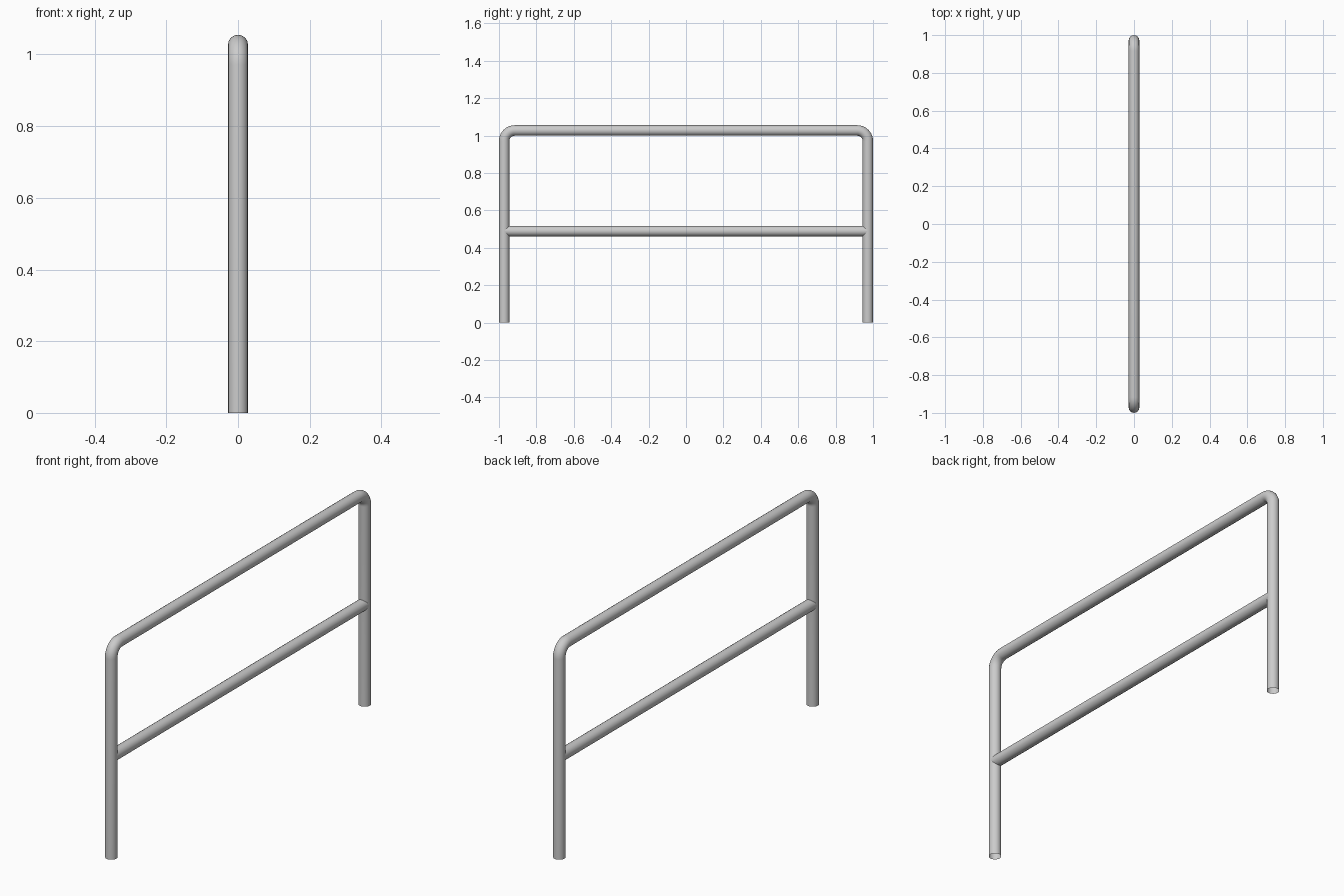
import bpy, math

if "Cube" in bpy.data.objects:
    bpy.data.objects.remove(bpy.data.objects["Cube"])

R = 0.028            # tube radius
Y = 1.0 - R          # leg centre line
TOP = 1.055 - R      # top rail centre line
MID = 0.489          # middle rail height
BEND = 0.056         # bend radius of the centre line
SEG = 10

steel = bpy.data.materials.new("grey_steel")
steel.diffuse_color = (0.6, 0.6, 0.6, 1)
steel.use_nodes = True
steel.node_tree.nodes["Principled BSDF"].inputs["Base Color"].default_value = steel.diffuse_color


def tube(name, points):
    """Sweep an open round tube along the points and turn it into a mesh."""
    cu = bpy.data.curves.new(name, 'CURVE')
    cu.dimensions = '3D'
    cu.bevel_depth = R
    cu.bevel_resolution = 6
    cu.use_fill_caps = False
    sp = cu.splines.new('POLY')
    sp.points.add(len(points) - 1)
    for p, co in zip(sp.points, points):
        p.co = (*co, 1)
    cu.materials.append(steel)
    ob = bpy.data.objects.new(name, cu)
    bpy.context.collection.objects.link(ob)
    bpy.ops.object.select_all(action='DESELECT')
    ob.select_set(True)
    bpy.context.view_layer.objects.active = ob
    bpy.ops.object.convert(target='MESH')
    bpy.ops.object.shade_smooth_by_angle(angle=math.radians(40))
    return bpy.context.object


# Bent frame: both legs and the top rail in one tube
half = [(0, Y, 0)]
for i in range(SEG + 1):
    a = math.pi / 2 * i / SEG
    half.append((0, Y - BEND + BEND * math.cos(a), TOP - BEND + BEND * math.sin(a)))
tube("handrail_frame", half + [(x, -y, z) for x, y, z in reversed(half)])

# Straight middle rail, running into the legs
tube("middle_rail", [(0, -Y, MID), (0, Y, MID)])
